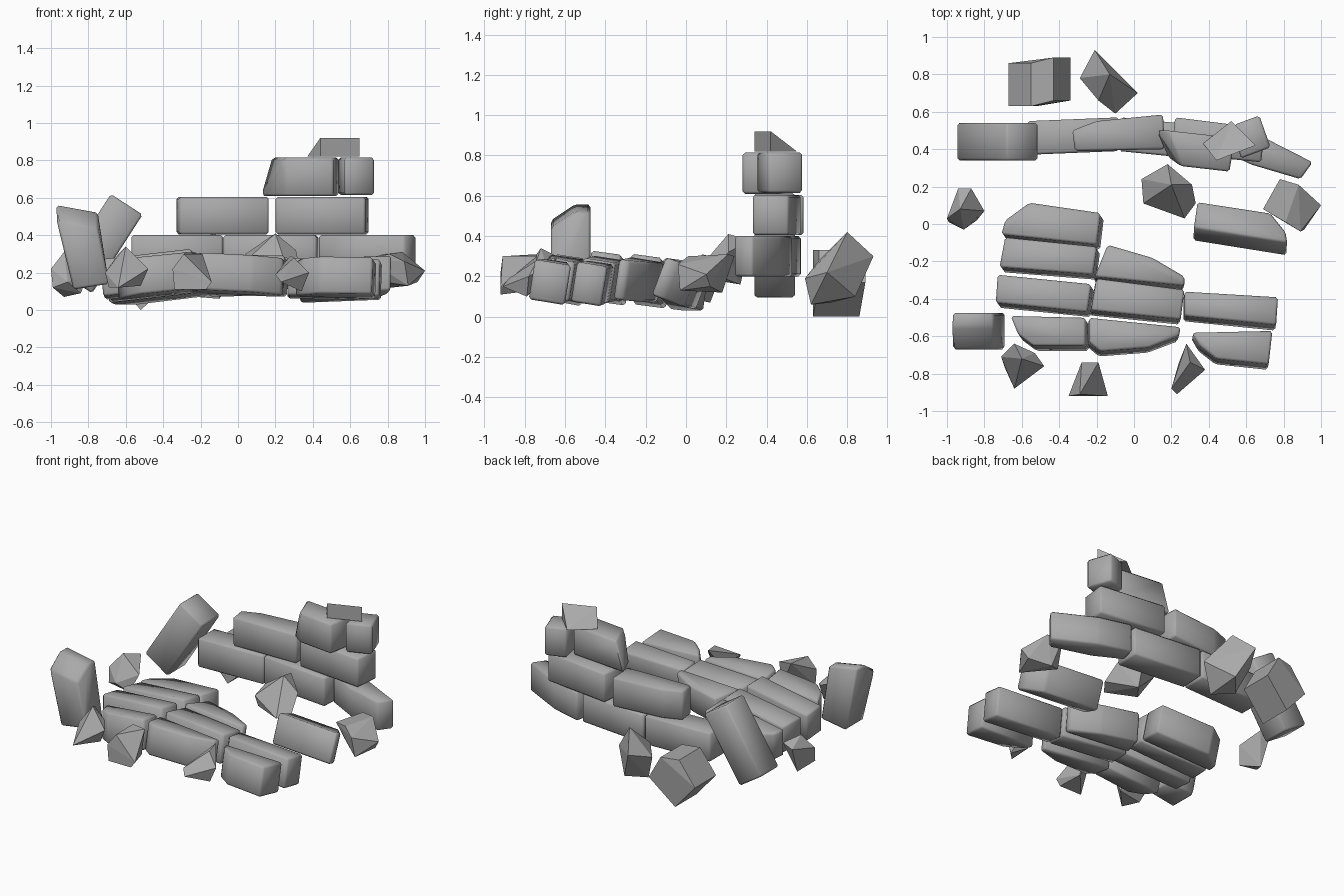
import bpy
import bmesh
from mathutils import Vector

# Remove the default cube only
default_cube = bpy.data.objects.get("Cube")
if default_cube:
    bpy.data.objects.remove(default_cube, do_unlink=True)

# One plain stone colour
stone_grey = bpy.data.materials.new("stone_grey")
stone_grey.use_nodes = True
colour = (.4, .4, .4, 1)
stone_grey.diffuse_color = colour
for node in stone_grey.node_tree.nodes:
    if node.type == 'BSDF_PRINCIPLED':
        node.inputs["Base Color"].default_value = colour
        node.inputs["Roughness"].default_value = .8


def solid(name, points, bevel=.0):
    """Convex block through the given corner points, with optional worn edges."""
    bm = bmesh.new()
    for point in points:
        bm.verts.new(point)
    hull = bmesh.ops.convex_hull(bm, input=bm.verts[:])
    loose = [v for v in bm.verts if not v.link_faces]
    bmesh.ops.delete(bm, geom=loose, context='VERTS')
    bmesh.ops.dissolve_limit(bm, angle_limit=.06, verts=bm.verts[:], edges=bm.edges[:])
    if bevel:
        bmesh.ops.bevel(bm, geom=bm.edges[:], offset=bevel, segments=1,
                        profile=.5, affect='EDGES', clamp_overlap=True)
    bmesh.ops.recalc_face_normals(bm, faces=bm.faces[:])
    mesh = bpy.data.meshes.new(name)
    bm.to_mesh(mesh)
    bm.free()
    mesh.materials.append(stone_grey)
    block = bpy.data.objects.new(name, mesh)
    bpy.context.collection.objects.link(block)
    if bevel:
        bpy.ops.object.select_all(action='DESELECT')
        block.select_set(True)
        bpy.context.view_layer.objects.active = block
        bpy.ops.object.shade_smooth_by_angle(angle=1)
    return block


def slab(name, outline, top, thickness=.2, slope_x=.0, slope_y=.0):
    """Brick with a plan outline, a sloped top and a parallel underside."""
    middle = sum((Vector(p) for p in outline), Vector((0, 0))) / len(outline)
    down = Vector((slope_x, slope_y, -1)).normalized() * thickness
    corners = []
    for x, y in outline:
        z = top + slope_x * (x - middle.x) + slope_y * (y - middle.y)
        upper = Vector((x, y, z))
        corners += [upper, upper + down]
    return solid(name, corners, bevel=.012)


def profile_block(name, profile, front, back, front_drop=.0):
    """Brick with a front-facing profile, run from front to back."""
    tallest = max(z for x, z in profile)
    corners = []
    for x, z in profile:
        near_top = z > tallest - .15
        corners += [(x, front, z - front_drop * near_top), (x, back, z)]
        if front_drop and near_top:
            corners.append((x, front + .12, z))
    return solid(name, corners, bevel=.012)


# Standing wall: lowest course, curving forward on the left
slab("wall_low_right", [(-.57, .37), (-.08, .39), (-.08, .57), (-.57, .55)], top=.4)
slab("wall_low_middle", [(-.08, .39), (.42, .34), (.43, .52), (-.07, .57)], top=.4)
slab("wall_low_left", [(.43, .42), (.62, .32), (.89, .24), (.955, .33), (.68, .47), (.46, .53)], top=.4)

# Standing wall: middle course
slab("wall_middle_right", [(-.33, .5), (-.315, .39), (.165, .4), (.155, .585), (-.2, .55)], top=.605)
slab("wall_middle_left", [(.2, .38), (.68, .33), (.7, .51), (.22, .57)], top=.605)

# Standing wall: upper course and its cap
upper = [(.12, .5), (.18, .36), (.25, .31), (.51, .28), (.54, .46)]
solid("wall_upper_right",
      [(x, y, .61) for x, y in upper] + [(x + .06 * (x < .2), y, .815) for x, y in upper],
      bevel=.012)
slab("wall_upper_left", [(.67, .58), (.73, .41), (.57, .35), (.535, .53)], top=.815)
cap_front = [(.44, .34), (.65, .42)]
solid("wall_cap_wedge",
      [(x, y, z) for x, y in cap_front for z in (.82, .92)]
      + [(.37, .43, .82), (.52, .55, .82)])

# Brick leaning on the wall end, and brick standing upright at the front
profile_block("leaning_brick", [(-.68, .62), (-.51, .51), (-.78, .09), (-.95, .2)], front=.34, back=.54)
profile_block("upright_brick", [(-.97, .56), (-.75, .52), (-.69, .14), (-.88, .11)],
              front=-.67, back=-.475, front_drop=.08)

# Fallen wall: right-hand column of bricks
fallen = dict(slope_x=.1, slope_y=-.15)
slab("fallen_right_back", [(-.69, .02), (-.56, .115), (-.18, .06), (-.2, -.11), (-.71, -.055)], top=.25, **fallen)
slab("fallen_right_inner", [(-.69, -.07), (-.2, -.12), (-.22, -.27), (-.72, -.23)], top=.275, **fallen)
slab("fallen_right_outer", [(-.73, -.27), (-.23, -.32), (-.25, -.47), (-.74, -.42)], top=.29, **fallen)
slab("fallen_right_front", [(-.66, -.49), (-.26, -.5), (-.26, -.65), (-.54, -.65), (-.62, -.59)], top=.28, **fallen)

# Fallen wall: middle column
fallen = dict(slope_x=-.04, slope_y=-.15)
slab("fallen_middle_back", [(-.14, -.11), (.1, -.18), (.27, -.28), (.27, -.33), (-.21, -.28)], top=.28, **fallen)
slab("fallen_middle", [(-.2, -.29), (.27, -.35), (.25, -.51), (-.23, -.46)], top=.285, **fallen)
slab("fallen_middle_front", [(-.24, -.5), (.25, -.55), (.24, -.6), (.08, -.66), (-.18, -.68), (-.24, -.63)],
     top=.29, **fallen)

# Fallen wall: left column and the separate brick behind it
fallen = dict(slope_x=-.03, slope_y=-.16)
slab("fallen_left", [(.27, -.36), (.77, -.39), (.76, -.54), (.27, -.49)], top=.265, **fallen)
slab("fallen_left_front", [(.31, -.58), (.74, -.57), (.72, -.75), (.44, -.72), (.35, -.65)], top=.275, **fallen)
slab("tilted_brick", [(.34, .12), (.73, .06), (.81, -.04), (.82, -.1), (.32, -.02)],
     top=.26, slope_x=-.02, slope_y=-.38)

# Rubble along the front
solid("rubble_front_right", [(-.64, -.64, .3), (-.6, -.72, .34), (-.71, -.71, .2), (-.64, -.88, .12),
                             (-.48, -.76, .22), (-.53, -.69, .25), (-.69, -.77, .12), (-.52, -.75, .13)])
solid("rubble_front_middle", [(-.35, -.92, .22), (-.34, -.92, .11), (-.28, -.74, .31), (-.19, -.74, .3),
                              (-.14, -.92, .15), (-.17, -.92, .11), (-.29, -.91, .3), (-.2, -.76, .13)])
solid("rubble_front_left", [(.28, -.64, .29), (.38, -.78, .2), (.2, -.88, .19), (.23, -.91, .15),
                            (.34, -.79, .1), (.3, -.74, .28), (.24, -.74, .15)])

# Rubble at the two sides and inside the ruin
solid("rubble_right", [(-.94, .19, .25), (-.87, .19, .28), (-.8, .07, .2), (-.91, -.03, .15), (-.99, .01, .12),
                       (-1, .03, .22), (-.93, .08, .31), (-.84, .02, .09), (-.93, .12, .07)])
solid("rubble_inside", [(.04, .24, .3), (.05, .11, .27), (.18, .32, .38), (.2, .21, .41), (.31, .21, .32),
                        (.33, .11, .22), (.27, .03, .2), (.07, .12, .2), (.19, .27, .16)])
solid("rubble_left", [(.69, .08, .27), (.78, .24, .3), (.72, .12, .16), (.88, .21, .31), (1, .1, .21),
                      (.96, .12, .15), (.89, -.04, .26), (.91, -.03, .13), (.81, .01, .3), (.82, .18, .12)])

# Rubble behind the wall
back_profile = [(-.67, .17), (-.55, .33), (-.43, .33), (-.34, .17), (-.52, .0)]
solid("rubble_back_right",
      [(x, y + .03 * (x > -.5), z) for x, z in back_profile for y in (.63, .86)])
solid("rubble_back_left", [(-.21, .93, .3), (-.13, .8, .42), (.02, .7, .22), (-.1, .59, .19), (-.29, .78, .25),
                           (-.19, .66, .28), (-.1, .62, .06), (-.12, .84, .1), (-.22, .72, .07)])
